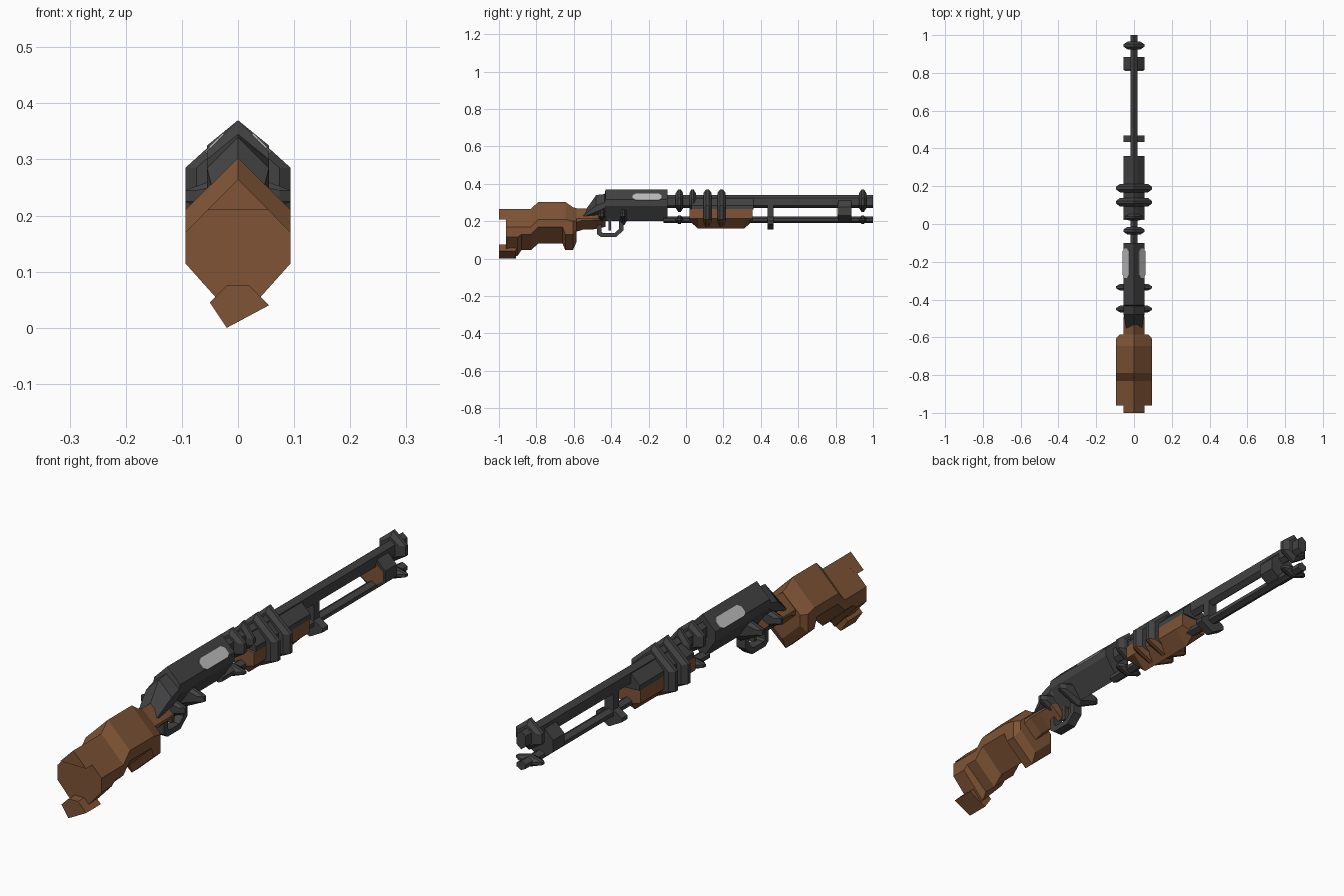
import bpy, bmesh

cube = bpy.data.objects.get("Cube")
if cube:
    bpy.data.objects.remove(cube, do_unlink=True)


def material(name, rgb):
    m = bpy.data.materials.new(name)
    m.use_nodes = True
    m.diffuse_color = (*rgb, 1)
    m.node_tree.nodes["Principled BSDF"].inputs["Base Color"].default_value = (*rgb, 1)
    return m


WOOD = material("walnut_brown", (0.21, 0.088, 0.036))
METAL = material("gunmetal_grey", (0.055, 0.055, 0.057))
STEEL = material("bright_steel", (0.5, 0.5, 0.5))


def skin(name, rings, mats):
    """Join equal-length rings of points into one closed solid."""
    bm = bmesh.new()
    loops = [[bm.verts.new(p) for p in ring] for ring in rings]
    n = len(loops[0])
    for a, b in zip(loops, loops[1:]):
        for i in range(n):
            bm.faces.new((a[i], a[(i + 1) % n], b[(i + 1) % n], b[i]))
    bm.faces.new(loops[0])
    bm.faces.new(loops[-1])
    bmesh.ops.recalc_face_normals(bm, faces=bm.faces)
    mesh = bpy.data.meshes.new(name)
    bm.to_mesh(mesh)
    bm.free()
    obj = bpy.data.objects.new(name, mesh)
    bpy.context.collection.objects.link(obj)
    for m in mats:
        mesh.materials.append(m)
    return obj


def loft(name, sections, *mats):
    """Six-sided body; section = y, half width, top, upper edge, lower edge, bottom."""
    return skin(name, [[(0, y, t), (w, y, u), (w, y, l), (0, y, b), (-w, y, l), (-w, y, u)]
                       for y, w, t, u, l, b in sections], mats)


def collar(name, y, w, depth, t, u, l, b, *mats):
    """Thin fin whose rim tapers to a bevelled edge."""
    d, k = depth / 2, 0.02
    return loft(name, [(y - d, w - k, t - k, u, l, b + k), (y - d / 3, w, t, u, l, b),
                       (y + d / 3, w, t, u, l, b), (y + d, w - k, t - k, u, l, b + k)], *mats)


def box(name, w, y0, y1, z0, z1, mat):
    return skin(name, [[(-w, y, z0), (w, y, z0), (w, y, z1), (-w, y, z1)] for y in (y0, y1)], [mat])


# Shoulder stock
loft("stock", [(-.962, .094, .265, .17, .115, .01), (-.9, .094, .265, .17, .115, .015),
               (-.88, .094, .265, .17, .13, .045), (-.83, .094, .265, .17, .13, .045),
               (-.79, .094, .303, .21, .17, .08), (-.66, .094, .303, .21, .17, .08),
               (-.645, .094, .303, .21, .13, .045), (-.605, .094, .275, .2, .13, .045),
               (-.585, .075, .27, .2, .16, .09)], WOOD)
loft("stock_wrist", [(-.6, .055, .268, .215, .19, .14), (-.55, .055, .268, .215, .205, .155),
                     (-.5, .055, .268, .215, .205, .155), (-.43, .05, .24, .215, .21, .17)], WOOD)
skin("butt_heel", [[(0, y, .265), (.055, y, .21), (-.055, y, .21)] for y in (-1, -.95)], [WOOD])
skin("butt_toe", [[(-.02, y, 0), (.055, y, .04), (.02, y, .075), (-.02, y, .075), (-.05, y, .045)]
                  for y in (-1, -.91)], [WOOD])

# Receiver with a loading port on each slope
loft("receiver", [(-.555, .04, .235, .225, .22, .21), (-.48, .055, .34, .285, .25, .2),
                  (-.435, .055, .345, .3, .27, .2), (-.43, .055, .37, .315, .28, .2),
                  (-.1, .055, .37, .315, .28, .2)], METAL)
port = [(-.285, .32), (-.27, .312), (-.145, .312), (-.13, .32),
        (-.13, .336), (-.145, .345), (-.27, .345), (-.285, .336)]
for side, label in ((1, "left"), (-1, "right")):
    skin(label + "_port", [[(side * (.37 - z + o), y, z + o) for y, z in port]
                           for o in (-.002, .002)], [STEEL])

# Barrel and magazine tube
loft("barrel", [(y, .019, .34, .325, .285, .27) for y in (-.12, 1)], METAL)
loft("magazine_tube", [(y, .019, .226, .215, .2, .19) for y in (-.12, 1)], METAL)

# Sliding fore grip under its heat cover
loft("fore_grip", [(.02, .055, .27, .265, .215, .2), (.065, .055, .27, .265, .215, .16),
                   (.31, .055, .27, .265, .215, .16), (.355, .055, .27, .265, .215, .2)], WOOD)
loft("heat_cover", [(y, .055, .34, .285, .265, .262) for y in (.03, .36)], METAL)
for i, y in enumerate((.115, .19)):
    grip = collar("grip_rib_%d" % i, y, .094, .045, .37, .285, .21, .165, METAL, WOOD)
    for f in grip.data.polygons:
        f.material_index = int(f.center.z < .235)
collar("cover_ring", .035, .045, .035, .37, .315, .29, .25, METAL)

# Collars along the barrel and the tube
for label, y in (("rear", -.035), ("muzzle", .945)):
    collar(label + "_sight_ring", y, .055, .04, .37, .325, .285, .25, METAL)
collar("tube_end_ring", .945, .055, .04, .23, .215, .205, .185, METAL)
collar("tube_rear_ring", -.035, .055, .04, .23, .215, .205, .185, METAL)
loft("barrel_clamp", [(y, .055, .33, .275, .23, .19) for y in (.815, .885)], METAL)
loft("clamp_insert", [(y, .05, .315, .27, .235, .2) for y in (.811, .816)], WOOD)
loft("sling_clamp", [(y, .055, .235, .2, .185, .155) for y in (.435, .468)], METAL)
box("sling_post", .019, .435, .468, .19, .29, METAL)

# Side fins of the receiver
for label, y in (("rear", -.45), ("front", -.335)):
    collar(label + "_fin", y, .094, .035, .28, .245, .225, .18, METAL)

# Trigger guard
guard = [(-.475, .2), (-.475, .13), (-.455, .115), (-.375, .115), (-.335, .15), (-.335, .2),
         (-.358, .2), (-.358, .158), (-.382, .137), (-.445, .137), (-.452, .145), (-.452, .2)]
skin("trigger_guard", [[(x, y, z) for y, z in guard] for x in (-.019, .019)], [METAL])
box("trigger", .01, -.415, -.4, .15, .21, METAL)
